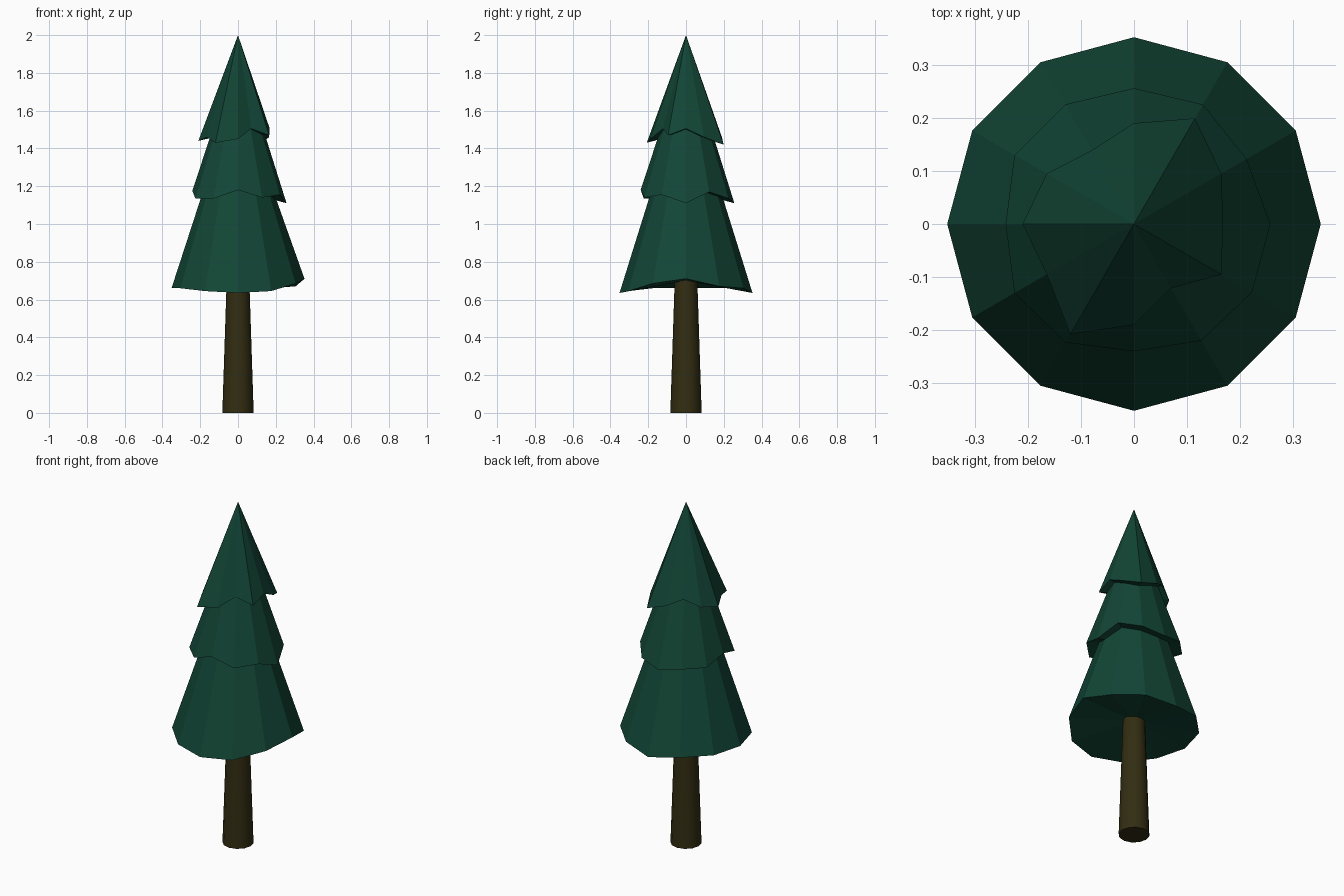
import bpy
import bmesh
from math import cos, sin, tau, radians

cube = bpy.data.objects.get("Cube")
if cube:
    bpy.data.objects.remove(cube, do_unlink=True)


def make_material(name, rgb):
    mat = bpy.data.materials.new(name)
    mat.use_nodes = True
    colour = (*rgb, 1.0)
    mat.diffuse_color = colour
    bsdf = mat.node_tree.nodes["Principled BSDF"]
    bsdf.inputs["Base Color"].default_value = colour
    bsdf.inputs["Roughness"].default_value = 0.9
    return mat


def make_object(name, bm, mat):
    bmesh.ops.recalc_face_normals(bm, faces=bm.faces)
    mesh = bpy.data.meshes.new(name)
    bm.to_mesh(mesh)
    bm.free()
    mesh.materials.append(mat)
    obj = bpy.data.objects.new(name, mesh)
    bpy.context.collection.objects.link(obj)
    return obj


def ring(bm, radii, heights):
    n = len(radii)
    return [bm.verts.new((r * cos(tau * i / n), r * sin(tau * i / n), z))
            for i, (r, z) in enumerate(zip(radii, heights))]


def fan(bm, loop, z):
    tip = bm.verts.new((0, 0, z))
    for a, b in zip(loop, loop[1:] + loop[:1]):
        bm.faces.new((a, b, tip))


def foliage_tier(name, radii, heights, under_z, tip_z, top_radius=0):
    """Ragged-rimmed skirt, pointed or cut off at the top, hollowed below."""
    bm = bmesh.new()
    rim = ring(bm, radii, heights)
    fan(bm, rim, under_z)
    if top_radius:
        n = len(rim)
        top = ring(bm, [top_radius] * n, [tip_z] * n)
        for i in range(n):
            j = (i + 1) % n
            bm.faces.new((rim[i], rim[j], top[j], top[i]))
        bm.faces.new(top)
    else:
        fan(bm, rim, tip_z)
    return make_object(name, bm, needles)


needles = make_material("dark green needles", (0.006, 0.060, 0.036))
bark = make_material("dark brown bark", (0.032, 0.026, 0.006))

# Foliage, rim points listed counterclockwise from +x
foliage_tier("lower_foliage", [0.352] * 12,
             [0.71, 0.67, 0.66, 0.635, 0.66, 0.66,
              0.66, 0.66, 0.645, 0.635, 0.645, 0.685],
             0.70, 1.25, 0.16)
foliage_tier("middle_foliage",
             [0.257, 0.245, 0.26, 0.256, 0.26, 0.26,
              0.242, 0.26, 0.258, 0.24, 0.254, 0.257],
             [1.11, 1.17, 1.135, 1.11, 1.135, 1.135,
              1.175, 1.135, 1.135, 1.18, 1.14, 1.155],
             1.18, 1.56, 0.115)
foliage_tier("upper_foliage",
             [0.168, 0.19, 0.23, 0.19, 0.16, 0.19,
              0.21, 0.19, 0.24, 0.19, 0.14, 0.19],
             [1.505, 1.46, 1.42, 1.46, 1.5, 1.46,
              1.44, 1.46, 1.43, 1.45, 1.505, 1.47],
             1.49, 2.0)

# Tapered trunk
bm = bmesh.new()
bmesh.ops.create_cone(bm, cap_ends=True, segments=12, radius1=0.083,
                      radius2=0.058, depth=0.76)
bmesh.ops.translate(bm, verts=bm.verts, vec=(0, 0, 0.38))
trunk = make_object("trunk", bm, bark)
bpy.ops.object.select_all(action="DESELECT")
trunk.select_set(True)
bpy.context.view_layer.objects.active = trunk
bpy.ops.object.shade_smooth_by_angle(angle=radians(40))
